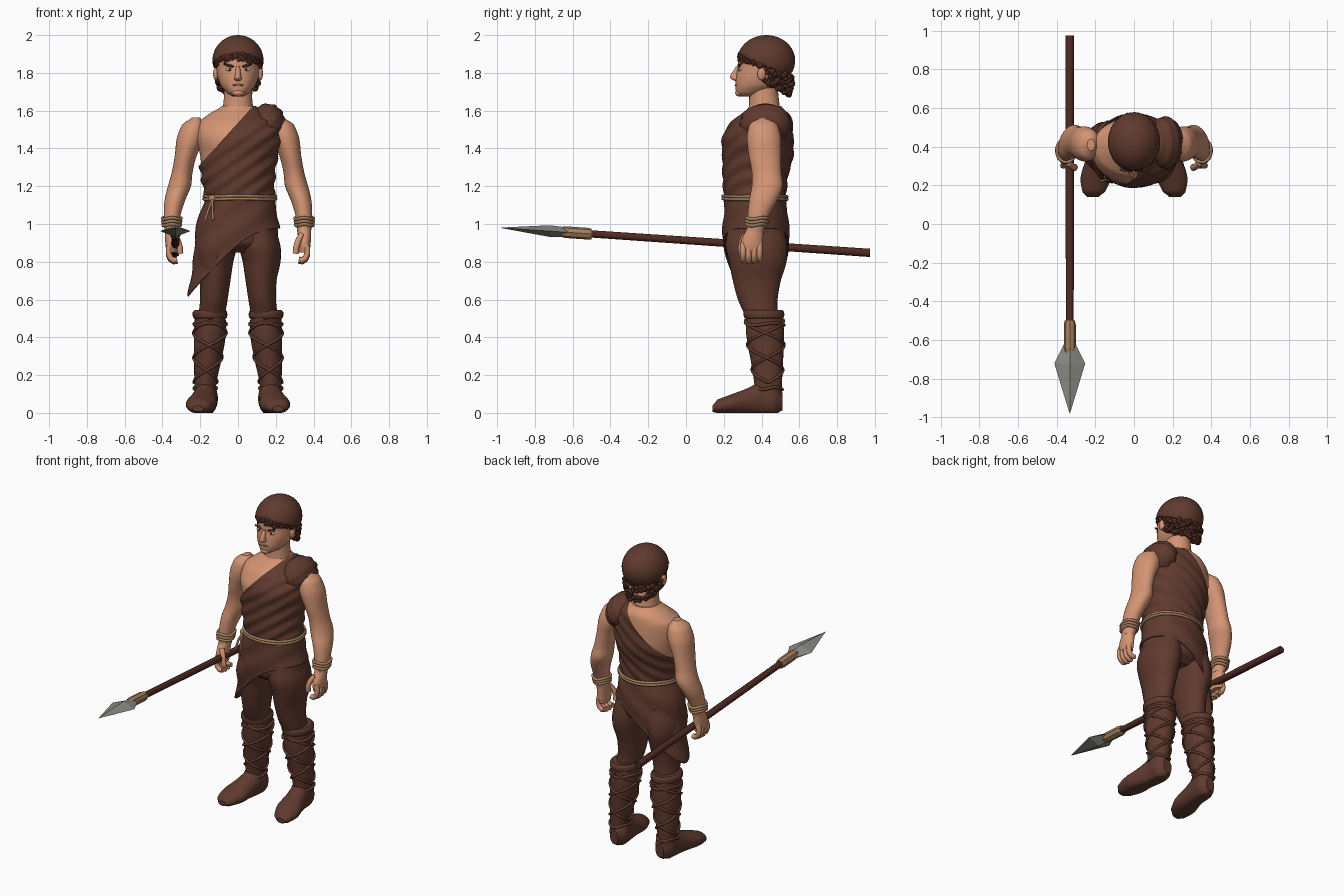
import bpy, bmesh, math, random
from mathutils import Vector, Matrix

cube = bpy.data.objects.get("Cube")
if cube:
    bpy.data.objects.remove(cube)
random.seed(4)


def material(name, *rgb):
    m = bpy.data.materials.new(name)
    m.use_nodes = True
    m.diffuse_color = (*rgb, 1)
    m.node_tree.nodes["Principled BSDF"].inputs["Base Color"].default_value = (*rgb, 1)
    return m


cloth = material("brown cloth", .115, .042, .027)
skin = material("skin", .66, .30, .175)
hair = material("dark hair", .07, .023, .014)
wood = material("red wood", .08, .023, .016)
rope = material("tan rope", .37, .21, .11)
metal = material("grey metal", .26, .26, .23)
white = material("eye white", .7, .65, .6)
lip = material("lip", .42, .16, .10)


def finish(name, bm, mats, smooth=True):
    bmesh.ops.recalc_face_normals(bm, faces=bm.faces[:])
    for f in bm.faces:
        f.smooth = smooth and len(f.verts) < 5
    me = bpy.data.meshes.new(name)
    bm.to_mesh(me)
    bm.free()
    for m in mats:
        me.materials.append(m)
    ob = bpy.data.objects.new(name, me)
    bpy.context.collection.objects.link(ob)
    return ob


def ring_at(rings, k):
    """Smoothly interpolated (centre a, centre b, radius a, radius b) at key k."""
    rs = sorted(rings)
    k = min(max(k, rs[0][0]), rs[-1][0])
    i = max(j for j in range(len(rs) - 1) if rs[j][0] <= k)
    t = (k - rs[i][0]) / (rs[i + 1][0] - rs[i][0])
    p0, p1, p2, p3 = (rs[min(max(i + d, 0), len(rs) - 1)] for d in (-1, 0, 1, 2))
    return [b + .5 * t * (c - a + t * (2*a - 5*b + 4*c - d + t * (3*(b - c) + d - a)))
            for a, b, c, d in list(zip(p0, p1, p2, p3))[1:]]


def loft_bm(rings, n=32, steps=30, axis="Z", side=1, bump=None, low=None, cap=True):
    bm = bmesh.new()
    keys = sorted(r[0] for r in rings)
    if steps:
        keys = [keys[0] + (keys[-1] - keys[0]) * i / steps for i in range(steps + 1)]
    rows = []
    for k in keys:
        row = []
        for j in range(n):
            a = math.tau * j / n
            z = k
            if low:     # shaped lower hem
                z = keys[-1] - (keys[-1] - low(.24 * math.cos(a))) * (keys[-1] - k) / (keys[-1] - keys[0])
            ca, cb, ra, rb = ring_at(rings, z)
            p = [ca + ra * math.cos(a), cb + rb * math.sin(a), z]
            if bump:
                d = bump(p)
                p[0] += d * math.cos(a)
                p[1] += d * math.sin(a)
            if axis == "Y":
                p = [p[0], z, max(p[1], 0)]
            row.append(bm.verts.new((p[0] * side, p[1], p[2])))
        rows.append(row)
    for r, s in zip(rows, rows[1:]):
        for j in range(n):
            bm.faces.new((r[j], r[(j + 1) % n], s[(j + 1) % n], s[j]))
    if cap:
        bm.faces.new(rows[0])
        bm.faces.new(rows[-1])
    return bm


def loft(name, rings, mat, smooth=True, **kw):
    return finish(name, loft_bm(rings, **kw), [mat], smooth)


def ball(name, loc, size, mat, tilt=0):
    bm = bmesh.new()
    mx = Matrix.Translation(loc) @ Matrix.Rotation(tilt, 4, "Y") @ Matrix.Diagonal((*size, 1))
    bmesh.ops.create_uvsphere(bm, u_segments=32, v_segments=20, radius=1, matrix=mx)
    return finish(name, bm, [mat])


def tube(name, pts, r, mat, closed=False):
    cu = bpy.data.curves.new(name, "CURVE")
    cu.dimensions = "3D"
    cu.bevel_depth, cu.bevel_resolution, cu.use_fill_caps = r, 2, True
    sp = cu.splines.new("POLY")
    sp.points.add(len(pts) - 1)
    for q, p in zip(sp.points, pts):
        q.co = (*p, 1)
    sp.use_cyclic_u, sp.use_smooth = closed, True
    cu.materials.append(mat)
    ob = bpy.data.objects.new(name, cu)
    bpy.context.collection.objects.link(ob)


def hoop(name, rings, z, grow, r, mat, side=1, wave=0):
    ca, cb, ra, rb = ring_at(rings, z)
    tube(name, [(side * (ca + (ra + grow) * math.cos(a)), cb + (rb + grow) * math.sin(a),
                 z + wave * math.sin(3 * a)) for a in (math.tau * i / 40 for i in range(40))], r, mat, True)


# Torso and the draped one-shoulder tunic
torso = [(1.12, .01, .365, .173, .152), (1.25, 0, .367, .185, .16), (1.36, 0, .38, .2, .175),
         (1.46, 0, .38, .218, .175), (1.54, 0, .40, .205, .15), (1.585, 0, .42, .15, .12),
         (1.625, 0, .42, .085, .085)]
loft("torso", torso, skin, n=64, steps=60)


def folds(p):
    return .011 + .005 * math.sin(75 * (p[2] - .9 * p[0]) + 12 * p[0])


bm = loft_bm(torso, n=64, steps=60, bump=folds, cap=False)
bmesh.ops.bisect_plane(bm, geom=bm.verts[:] + bm.edges[:] + bm.faces[:], plane_co=(0, 0, 1.535),
                       plane_no=(-1.1, 0, 1), clear_outer=True)
finish("tunic", bm, [cloth])
drape = ball("shoulder_drape", (.16, .42, 1.53), (.092, .135, .107), cloth)
for v in drape.data.vertices:
    v.co += v.normal * .004 * math.sin(90 * (v.co.z - 1.1 * v.co.x))

# Hips, wrapped skirt with slanted hem, and rope belt
loft("hips", [(.85, 0, .37, .12, .10), (.89, 0, .37, .2, .155), (.95, 0, .37, .212, .165),
              (1.05, 0, .37, .197, .16), (1.15, .01, .365, .172, .15)], cloth)
skirt = [(.57, -.01, .38, .262, .16), (.8, 0, .375, .238, .172), (.95, 0, .37, .226, .177),
         (1.05, 0, .37, .208, .17), (1.14, .01, .365, .182, .162)]
sk = loft("wrapped_skirt", skirt, cloth, n=64, cap=False,
          low=lambda x: .89 + .75 * x - 1.6 * x * x,
          bump=lambda p: .003 * math.sin(40 * (p[2] - .7 * p[0])))
sk.modifiers.new("thickness", "SOLIDIFY").thickness = .008
for z in (1.132, 1.147):
    hoop("rope_belt", skirt, z, .008, .008, rope, wave=.002)
ball("belt_knot", (-.135, .248, 1.135), (.022, .018, .02), rope)
for dx in (-.03, .012):
    tube("belt_end", [(-.135, .24, 1.13), (-.14 + dx * .4, .225, 1.09), (-.145 + dx, .222, 1.02)], .007, rope)

# Limbs, built once and mirrored
arm = [(.955, .35, .365, .036, .046), (.99, .351, .373, .04, .048), (1.05, .348, .385, .045, .058),
       (1.13, .333, .41, .055, .075), (1.20, .31, .43, .061, .082), (1.27, .296, .427, .055, .078),
       (1.36, .277, .418, .058, .085), (1.46, .25, .413, .073, .09), (1.53, .235, .41, .058, .072),
       (1.565, .222, .41, .02, .03)]
palm = [(.85, .35, .347, .026, .05), (.88, .352, .347, .031, .058), (.92, .352, .352, .034, .056),
        (.975, .35, .366, .036, .045)]
leg = [(.5, .14, .40, .07, .085), (.6, .128, .38, .073, .105), (.7, .122, .375, .082, .127),
       (.8, .125, .38, .1, .152), (.88, .115, .373, .11, .163), (.98, .1, .37, .1, .15)]
boot = [(.06, .172, .44, .055, .068), (.15, .173, .435, .058, .073), (.25, .163, .43, .069, .083),
        (.4, .15, .42, .084, .099), (.5, .147, .415, .082, .1), (.545, .148, .41, .08, .1)]
foot = [(.14, .212, .022, .03, .016), (.165, .208, .034, .058, .036), (.24, .196, .046, .08, .052),
        (.32, .184, .06, .07, .068), (.40, .172, .075, .062, .09), (.47, .168, .075, .06, .088),
        (.512, .166, .06, .03, .045)]
for s, word in ((1, "left"), (-1, "right")):
    loft(word + "_arm", arm, skin, side=s, steps=48)
    loft(word + "_palm", palm, skin, side=s, steps=10)
    for i in range(4):
        y = .302 + i * .029
        drop = .006 * abs(i - 1.3)
        tube(word + "_finger", [(s * x, y, z + drop) for x, z in
             ((.358, .89), (.367, .86), (.367, .835), (.358, .812), (.34, .799), (.322, .803))], .0155, skin)
    tube(word + "_thumb", [(s * .338, .315, .945), (s * .318, .297, .91), (s * .308, .29, .875),
                           (s * .306, .295, .845)], .0165, skin)
    for z in (.995, 1.012, 1.029):
        hoop(word + "_wrist_rope", arm, z, .006, .009, rope, s, .004)
    loft(word + "_trouser_leg", leg, cloth, side=s)
    loft(word + "_boot_shaft", boot, cloth, side=s)
    loft(word + "_foot", foot, cloth, side=s, axis="Y")
    loft(word + "_boot_cuff", [(.498, .148, .413, .08, .095), (.505, .148, .413, .09, .106),
         (.535, .149, .412, .091, .107), (.545, .149, .41, .08, .098)], cloth, side=s, steps=8)
    # crossing straps round the boot
    for turn in (-1, 1):
        for phase in (0, math.pi):
            path = []
            for i in range(61):
                z = .16 + .33 * i / 60
                ca, cb, ra, rb = ring_at(boot, z)
                a = phase + turn * math.tau * 1.25 * i / 60
                path.append((s * (ca + (ra + .002) * math.cos(a)), cb + (rb + .002) * math.sin(a), z))
            tube(word + "_boot_strap", path, .008, cloth)
    for z in (.13, .47):
        hoop(word + "_boot_band", boot, z, .002, .009, cloth, s, .006)
    # paired face details
    ball(word + "_eye", (s * .045, .287, 1.818), (.02, .008, .008), white)
    ball(word + "_iris", (s * .044, .281, 1.818), (.008, .004, .008), hair)
    ball(word + "_brow", (s * .046, .281, 1.839), (.03, .009, .007), hair, -s * .25)
    ball(word + "_ear", (s * .118, .40, 1.795), (.014, .022, .034), skin)

# Head, neck and face
loft("neck", [(1.56, 0, .42, .11, .1), (1.62, 0, .415, .08, .082), (1.74, 0, .41, .072, .075)], skin)
head = loft("head", [(1.675, 0, .335, .025, .045), (1.69, 0, .35, .055, .083), (1.73, 0, .382, .09, .12),
                     (1.78, 0, .405, .109, .14), (1.83, 0, .415, .115, .142), (1.88, 0, .42, .118, .14),
                     (1.95, 0, .42, .08, .1)], skin)
head.data.materials.append(hair)
for f in head.data.polygons:
    f.material_index = int(f.center.y > .44 and f.center.z > 1.71)
loft("nose", [(1.758, 0, .268, .012, .01), (1.768, 0, .262, .021, .025), (1.783, 0, .26, .016, .026),
              (1.835, 0, .278, .011, .014)], skin, n=16, steps=12)
ball("mouth", (0, .265, 1.735), (.03, .007, .006), lip)
ball("chin", (0, .283, 1.695), (.032, .023, .02), skin)

# Curly hair below the cap edge
bm = bmesh.new()
for i in range(190):
    a = math.tau * i / 190
    y = .425 + .138 * math.sin(a)
    if .32 < y < .40:
        reach = .025
    else:
        reach = .042 if y < .36 else .1
    d = random.random() * reach
    tuck = 1 - 1.6 * max(0, d - .03)
    loc = Vector((.118 * math.cos(a) * tuck, .425 + (y - .425) * tuck, 1.845 - .45 * (y - .42) - d))
    bmesh.ops.create_icosphere(bm, subdivisions=2, radius=random.uniform(.011, .018),
                               matrix=Matrix.Translation(loc))
finish("curly_hair", bm, [hair])

# Round cap with a slanted edge
bm = bmesh.new()
bmesh.ops.create_uvsphere(bm, u_segments=40, v_segments=28, radius=1,
                          matrix=Matrix.Translation((0, .425, 1.865)) @ Matrix.Diagonal((.135, .153, .135, 1)))
cut = bmesh.ops.bisect_plane(bm, geom=bm.verts[:] + bm.edges[:] + bm.faces[:], plane_co=(0, .42, 1.842),
                             plane_no=(0, .45, 1), clear_inner=True)["geom_cut"]
bmesh.ops.edgeloop_fill(bm, edges=[e for e in cut if isinstance(e, bmesh.types.BMEdge)])
finish("cap", bm, [cloth])


# Spear held in the right hand
def spear_part(name, rings, mat, n, smooth=False):
    full = [(y, -.332, .98 - .068 * (y + .98), rx, rz) for y, rx, rz in rings]
    loft(name, full, mat, smooth, n=n, steps=0, axis="Y")


spear_part("spear_shaft", [(-.62, .02, .02), (.975, .023, .023)], wood, 10, True)
spear_part("spear_binding", [(-.665, .027, .025), (-.64, .031, .031), (-.52, .031, .031), (-.5, .026, .028)], rope, 8)
spear_part("spear_head", [(-.98, .001, .001), (-.72, .08, .031), (-.61, .025, .024)], metal, 4)
